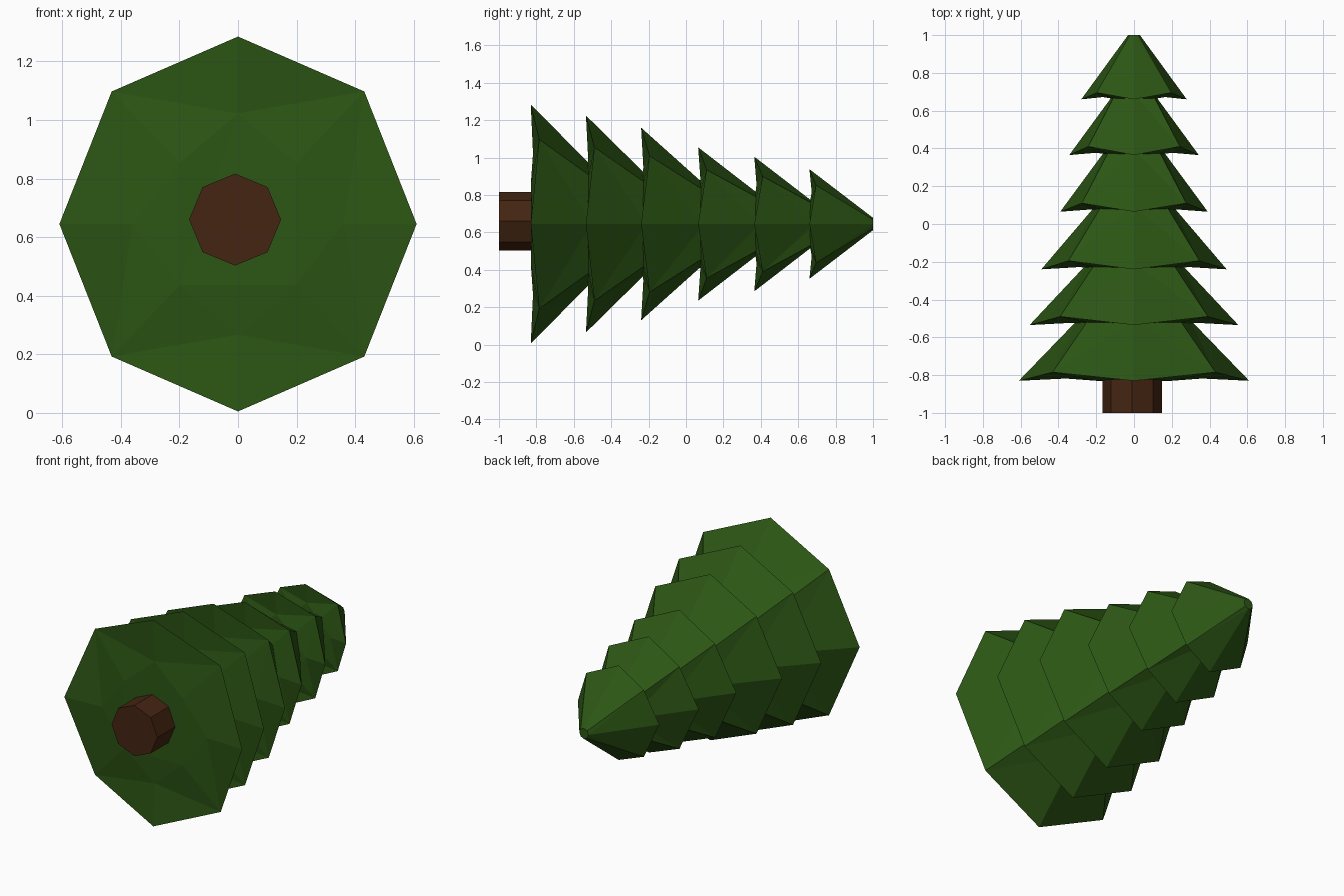
import bpy, bmesh, math

cube = bpy.data.objects.get("Cube")
if cube:
    bpy.data.objects.remove(cube, do_unlink=True)


def material(name, rgb):
    mat = bpy.data.materials.new(name)
    mat.use_nodes = True
    mat.diffuse_color = (*rgb, 1)
    bsdf = mat.node_tree.nodes["Principled BSDF"]
    bsdf.inputs["Base Color"].default_value = (*rgb, 1)
    bsdf.inputs["Roughness"].default_value = 0.9
    return mat


GREEN = material("needle green", (0.025, 0.092, 0.007))
BROWN = material("bark brown", (0.058, 0.018, 0.006))
SIDES = 8
SQUASH = 0.953  # the tree is slightly narrower in x than in z


def loft(name, rings, centre, squash, mat):
    """Skin rings of (radius, y, y shift of the diagonal corners, diagonal scale)."""
    bm = bmesh.new()
    loops = []
    for radius, y, shift, diagonal in rings:
        loop = []
        for i in range(SIDES):
            a = math.tau * i / SIDES
            odd = i % 2
            r = radius * (diagonal if odd else 1)
            loop.append(bm.verts.new((centre[0] + r * squash * math.cos(a),
                                      y + shift * odd,
                                      centre[1] + r * math.sin(a))))
        loops.append(loop)
    for a, b in zip(loops, loops[1:]):
        for i in range(SIDES):
            j = (i + 1) % SIDES
            bm.faces.new((a[i], a[j], b[j], b[i]))
    bm.faces.new(loops[0])
    bm.faces.new(loops[-1])
    # Split the bent quads and closing caps into clean flat facets
    bmesh.ops.triangulate(bm, faces=bm.faces[:])
    bmesh.ops.recalc_face_normals(bm, faces=bm.faces[:])
    mesh = bpy.data.meshes.new(name)
    bm.to_mesh(mesh)
    bm.free()
    mesh.materials.append(mat)
    obj = bpy.data.objects.new(name, mesh)
    bpy.context.collection.objects.link(obj)
    return obj


# Trunk, lying along y and a little off the tree's axis
loft("trunk", [(0.157, -1, 0, 1), (0.157, -0.79, 0, 1)], (-0.01, 0.66), 1, BROWN)

# Branch tiers: base y, outer radius, radius where the next tier covers it
tiers = [(-0.83, 0.64, 0.31), (-0.535, 0.58, 0.26), (-0.24, 0.515, 0.215),
         (0.065, 0.41, 0.155), (0.365, 0.36, 0.11), (0.66, 0.293, 0.033)]
for n, (y, outer, upper) in enumerate(tiers):
    last = n == len(tiers) - 1
    droop = 0.035 if last else 0.045
    top = 1.0 if last else tiers[n + 1][0] + 0.03
    loft(f"branch_tier_{n + 1}",
         [(outer * 0.59, y + 0.012, -0.012, 0.78),
          (outer, y, droop, 1),
          (upper, top, 0 if last else droop, 1)],
         (0, 0.645), SQUASH, GREEN)
